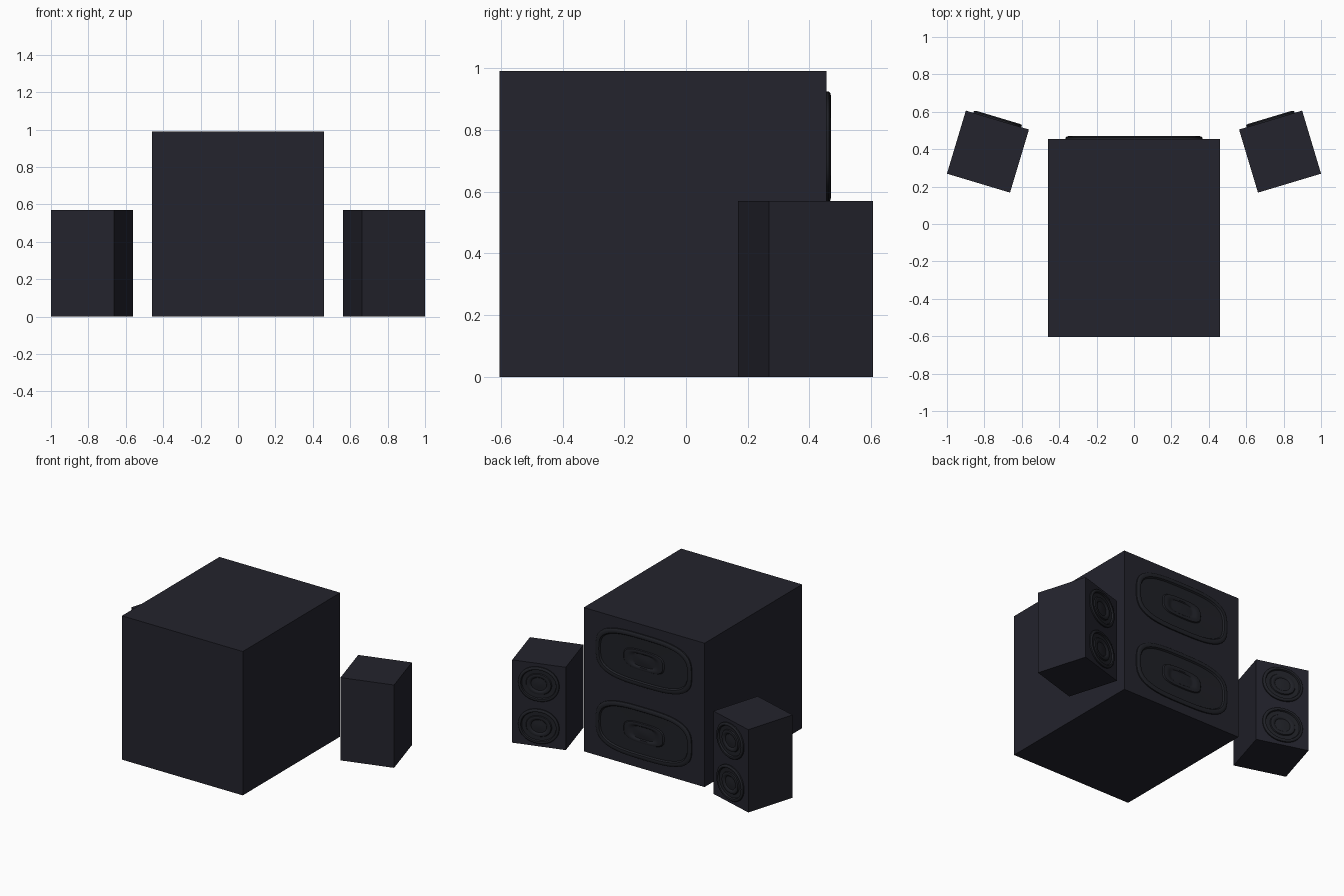
import bpy, bmesh, math
from mathutils import Matrix

if "Cube" in bpy.data.objects:
    bpy.data.objects.remove(bpy.data.objects["Cube"], do_unlink=True)


def material(name, color):
    m = bpy.data.materials.new(name)
    m.use_nodes = True
    m.diffuse_color = color
    m.node_tree.nodes["Principled BSDF"].inputs["Base Color"].default_value = color
    return m


CABINET = material("dark slate cabinet", (0.017, 0.017, 0.026, 1))
DRIVER = material("charcoal driver", (0.014, 0.015, 0.020, 1))


def finish(name, bm, mat, matrix, smooth=False):
    bmesh.ops.recalc_face_normals(bm, faces=bm.faces)
    mesh = bpy.data.meshes.new(name)
    bm.to_mesh(mesh)
    bm.free()
    mesh.materials.append(mat)
    ob = bpy.data.objects.new(name, mesh)
    bpy.context.collection.objects.link(ob)
    ob.matrix_world = matrix
    if smooth:
        bpy.ops.object.select_all(action="DESELECT")
        ob.select_set(True)
        bpy.context.view_layer.objects.active = ob
        bpy.ops.object.shade_smooth_by_angle(angle=math.radians(35))
    return ob


def cabinet(name, size, matrix):
    """Plain box standing on its base."""
    bm = bmesh.new()
    bmesh.ops.create_cube(bm, size=1)
    bmesh.ops.scale(bm, vec=size, verts=bm.verts)
    bmesh.ops.translate(bm, vec=(0, 0, size[2] / 2), verts=bm.verts)
    finish(name, bm, CABINET, matrix)


def driver(name, profile, power, matrix, segments=64):
    """Rounded loops (half width, half height, lift) skinned along +y."""
    bm = bmesh.new()
    loops = []
    for a, b, lift in profile:
        loop = []
        for i in range(segments):
            t = math.tau * i / segments
            c, s = math.cos(t), math.sin(t)
            x = math.copysign(abs(c) ** (2 / power), c) * a
            z = math.copysign(abs(s) ** (2 / power), s) * b
            loop.append(bm.verts.new((x, lift, z)))
        loops.append(loop)
    for p, q in zip(loops, loops[1:]):
        for i in range(segments):
            j = (i + 1) % segments
            bm.faces.new((p[i], p[j], q[j], q[i]))
    bm.faces.new(loops[-1])
    finish(name, bm, DRIVER, matrix, smooth=True)


def driver_profile(a, b, rim, cap_a, cap_b):
    """Raised rim, shallow cone, and a stepped dust cap."""
    rim_steps = [(0, 0), (0, 0.008), (0.2, 0.013), (0.5, 0.015),
                 (0.8, 0.013), (1, 0.003)]
    steps = [(a - rim * u, b - rim * u, h) for u, h in rim_steps]
    cap_steps = [(1, 0.002), (0.95, 0.009), (0.82, 0.011),
                 (0.68, 0.009), (0.6, 0.003), (0.5, 0.003), (0.3, 0.006)]
    return steps + [(cap_a * u, cap_b * u, h) for u, h in cap_steps]


# Subwoofer with two wide drivers
cabinet("subwoofer_cabinet", (0.92, 1.06, 0.99), Matrix.Translation((0, -0.075, 0)))
for label, z in (("upper", 0.745), ("lower", 0.245)):
    driver(f"subwoofer_{label}_driver", driver_profile(0.365, 0.18, 0.035, 0.155, 0.07),
           3.2, Matrix.Translation((0, 0.455, z)))

# Pair of small speakers turned inwards
SIDE = 0.352
for label, sign in (("left", 1), ("right", -1)):
    place = (Matrix.Translation((0.781 * sign, 0.387, 0))
             @ Matrix.Rotation(math.radians(16.7) * sign, 4, "Z"))
    cabinet(f"{label}_speaker_cabinet", (SIDE, SIDE, 0.57), place)
    for part, z in (("upper", 0.43), ("lower", 0.14)):
        driver(f"{label}_speaker_{part}_driver",
               driver_profile(0.134, 0.118, 0.022, 0.085, 0.072), 2.1,
               place @ Matrix.Translation((0, SIDE / 2, z)))
